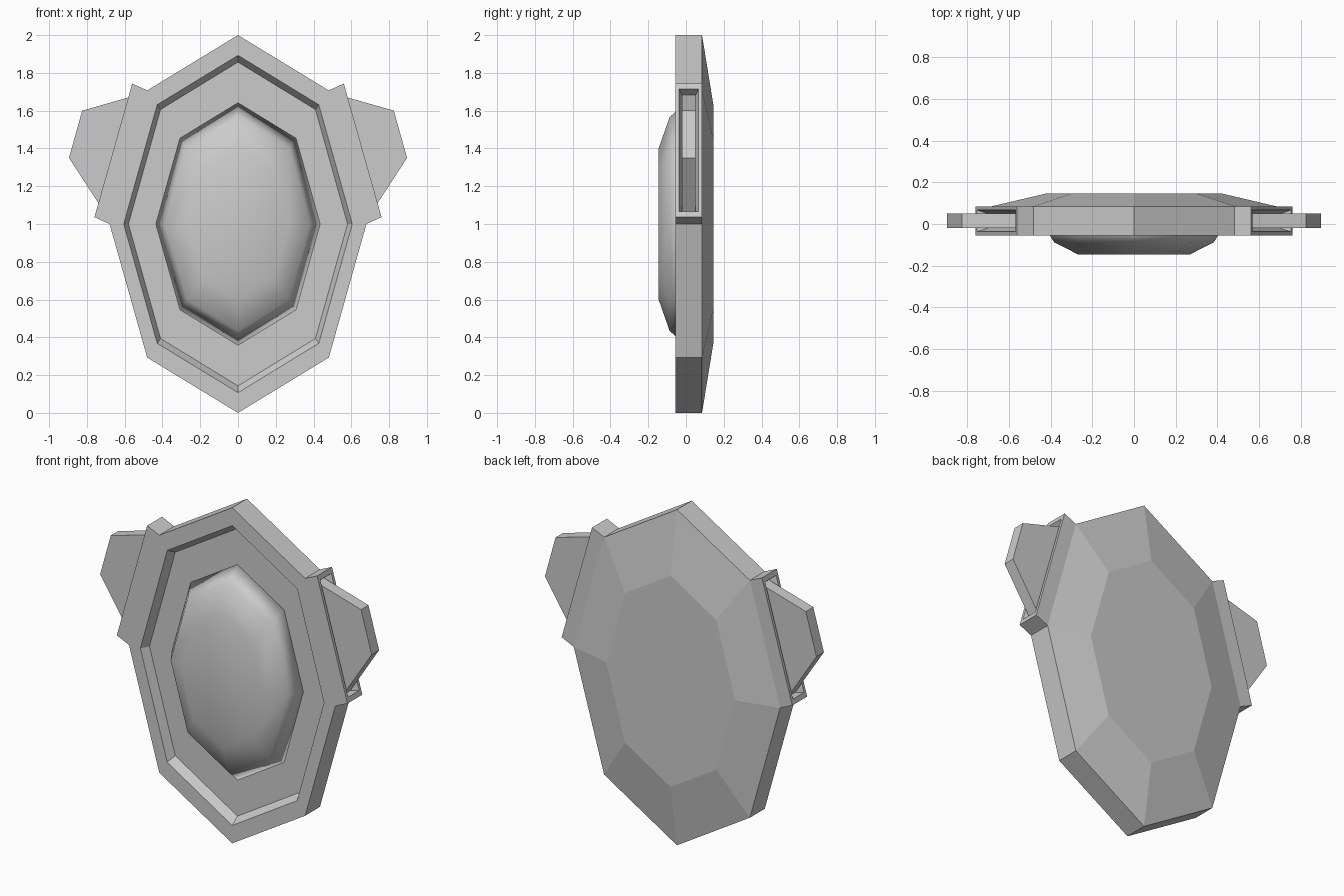
import bpy, bmesh, math
from mathutils import Vector

if "Cube" in bpy.data.objects:
    bpy.data.objects.remove(bpy.data.objects["Cube"])


def loft(name, rings, smooth=False, mirror=False):
    """Bridge successive closed rings of points and cap both ends."""
    bm = bmesh.new()
    loops = [[bm.verts.new(p) for p in ring] for ring in rings]
    n = len(loops[0])
    for a, b in zip(loops, loops[1:]):
        for i in range(n):
            j = (i + 1) % n
            bm.faces.new((a[i], a[j], b[j], b[i]))
    bm.faces.new(loops[0])
    bm.faces.new(loops[-1])
    bmesh.ops.recalc_face_normals(bm, faces=bm.faces)
    for f in bm.faces:
        f.smooth = smooth
    mesh = bpy.data.meshes.new(name)
    bm.to_mesh(mesh)
    bm.free()
    obj = bpy.data.objects.new(name, mesh)
    bpy.context.collection.objects.link(obj)
    if mirror:
        obj.modifiers.new("Mirror", 'MIRROR').use_axis[0] = True
    return obj


def octagon(rx, rz, y):
    return [(rx * math.sin(i * math.pi / 4), y, 1 + rz * math.cos(i * math.pi / 4))
            for i in range(8)]


FRONT, BACK = -0.055, 0.085

# Plate: recessed front floor, sloped recess wall, rim, side wall, bevelled back
loft("plate", [
    octagon(0.58, 0.857, FRONT + 0.05),
    octagon(0.605, 0.893, FRONT),
    octagon(0.68, 1.0, FRONT),
    octagon(0.68, 1.0, BACK),
    octagon(0.425, 0.63, 0.145),
])

# Domed gem sitting in the recess
loft("gem", [
    octagon(0.435, 0.642, FRONT + 0.05),
    octagon(0.383, 0.565, -0.087),
    octagon(0.27, 0.40, -0.145),
], smooth=True)

# Side sockets on the upper slanted edges, each with a tapering slot
top, bottom = Vector((0.48, 0, 1.707)), Vector((0.68, 0, 1.0))
along = (bottom - top).normalized()
out = Vector((-along.z, 0, along.x))


def socket_ring(height, inset_len, inset_y):
    a = top + out * height + along * (inset_len - 0.013 * height / 0.087)
    b = bottom + out * height - along * (inset_len + 0.013 * height / 0.087)
    y0, y1 = FRONT + inset_y, BACK - inset_y
    return [(a.x, y0, a.z), (a.x, y1, a.z), (b.x, y1, b.z), (b.x, y0, b.z)]


loft("side_socket", [
    socket_ring(0, 0, 0),
    socket_ring(0.087, 0, 0),
    socket_ring(0.087, 0.03, 0.018),
    socket_ring(0.037, 0.045, 0.035),
], mirror=True)

# Fins plugged into the sockets
fin = [(0.53, 1.684), (0.825, 1.6), (0.895, 1.35), (0.705, 1.058)]
loft("side_fin", [[(x, y, z) for x, z in fin] for y in (-0.02, 0.05)], mirror=True)
